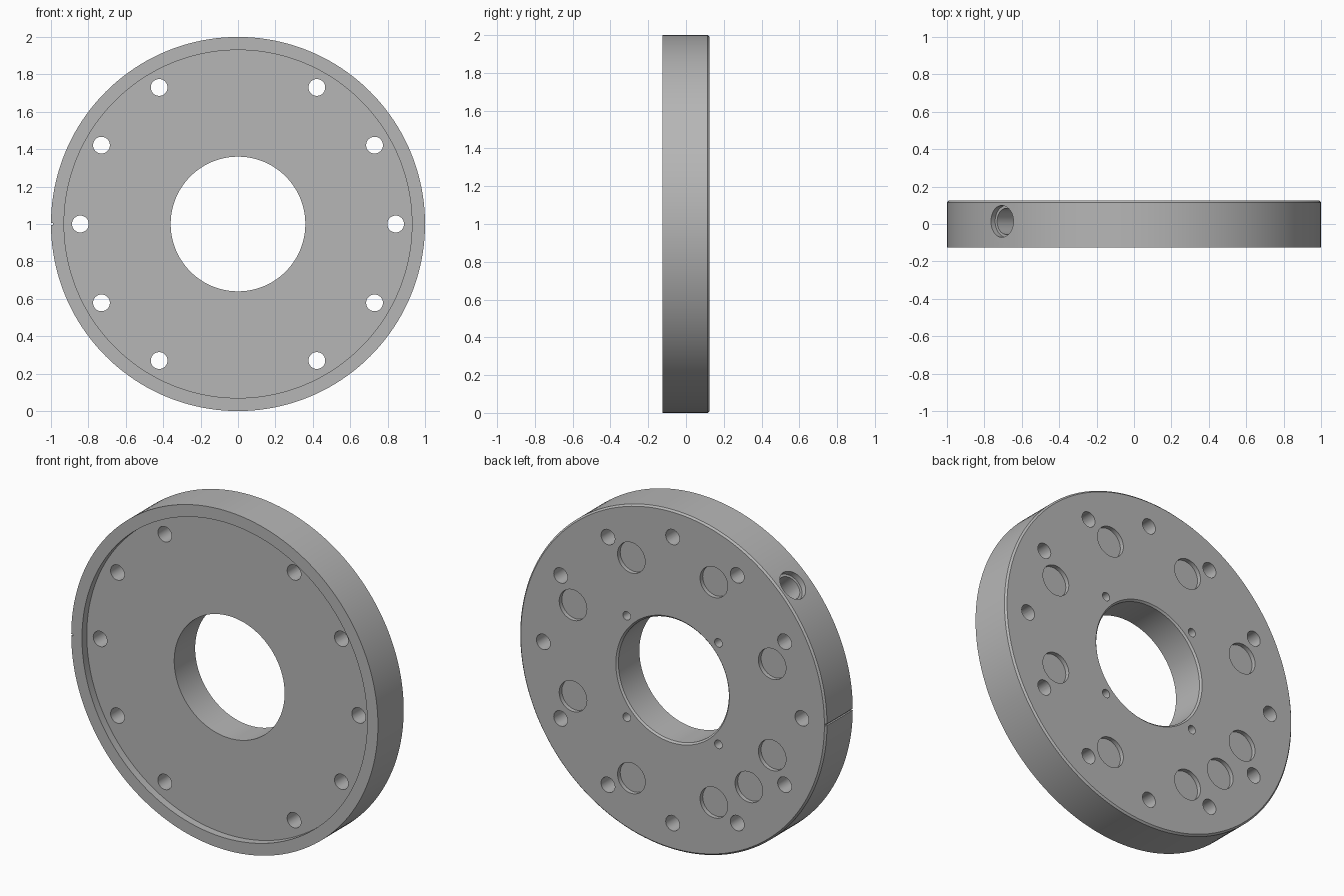
import bpy, bmesh
from math import cos, sin, pi, radians
from mathutils import Matrix, Vector

cube = bpy.data.objects.get("Cube")
if cube:
    bpy.data.objects.remove(cube, do_unlink=True)

FRONT, BACK = -0.125, 0.125
CENTRE = Matrix.Translation((0, 0, 1))
ALONG_Y = Matrix.Rotation(-pi / 2, 4, 'X')      # lathe axis points to the back


def lathe(bm, profile, matrix, segs, closed=False):
    """Revolve (radius, height) points; open profiles get flat end caps."""
    rings = [[bm.verts.new(matrix @ Vector((r * cos(2 * pi * i / segs),
                                            r * sin(2 * pi * i / segs), h)))
              for i in range(segs)] for r, h in profile]
    pairs = list(zip(rings, rings[1:]))
    if closed:
        pairs.append((rings[-1], rings[0]))
    else:
        bm.faces.new(rings[0])
        bm.faces.new(rings[-1])
    for a, b in pairs:
        for i in range(segs):
            j = (i + 1) % segs
            bm.faces.new((a[i], a[j], b[j], b[i]))


def make_object(name, bm):
    bmesh.ops.recalc_face_normals(bm, faces=bm.faces)
    mesh = bpy.data.meshes.new(name)
    bm.to_mesh(mesh)
    bm.free()
    obj = bpy.data.objects.new(name, mesh)
    bpy.context.collection.objects.link(obj)
    return obj


def drill(bm, radius, pitch, degrees, low, high=0.2, segs=32):
    """Cutter parallel to the disc axis, placed on a pitch circle."""
    a = radians(degrees)
    place = Matrix.Translation((pitch * cos(a), 0, 1 + pitch * sin(a)))
    lathe(bm, [(radius, low), (radius, high)], place @ ALONG_Y, segs)


# Disc with front recess, bore and chamfered back edges
floor, c = FRONT + 0.045, 0.01
bm = bmesh.new()
lathe(bm, [(0.36, floor), (0.93, floor), (0.93, FRONT), (1, FRONT),
           (1, BACK - c), (1 - c, BACK), (0.36 + c, BACK), (0.36, BACK - c)],
      CENTRE @ ALONG_Y, 160, closed=True)
disc = make_object("flange_disc", bm)

bm = bmesh.new()
# Bolt circle: the top and bottom holes are blind
for k in range(12):
    drill(bm, 0.045, 0.843, 30 * k, -0.04 if k in (3, 9) else -0.2)
# Shallow round pockets, with one extra
for angle in [22.5 + 45 * k for k in range(8)] + [225]:
    drill(bm, 0.09, 0.703, angle, BACK - 0.025, segs=48)
# Small screw holes around the bore
for k in range(4):
    drill(bm, 0.025, 0.423, 45 + 90 * k, 0.0, segs=24)
# Counterbored radial hole in the rim
out = Vector((-1, 0, 1)).normalized()
lathe(bm, [(0.07, 0.58), (0.07, 0.965), (0.085, 0.965), (0.085, 1.1)],
      Matrix.Translation((0, 0.014, 1)) @ out.to_track_quat('Z', 'Y').to_matrix().to_4x4(), 48)
# Index notch across the rim
bmesh.ops.create_cube(bm, size=1, matrix=Matrix.Translation((-1, 0, 1))
                      @ Matrix.Diagonal((0.02, 0.5, 0.01, 1)))
cutter = make_object("hole_cutter", bm)
cutter.hide_render = True

# Cut, then remove the helper
mod = disc.modifiers.new("holes", 'BOOLEAN')
mod.operation, mod.solver, mod.object = 'DIFFERENCE', 'EXACT', cutter
for o in bpy.context.selected_objects:
    o.select_set(False)
disc.select_set(True)
bpy.context.view_layer.objects.active = disc
bpy.ops.object.modifier_apply(modifier=mod.name)
bpy.data.objects.remove(cutter, do_unlink=True)

# Grey metal
grey = bpy.data.materials.new("plain_grey")
grey.use_nodes = True
colour = (0.47, 0.47, 0.47, 1)
grey.diffuse_color = colour
grey.node_tree.nodes["Principled BSDF"].inputs["Base Color"].default_value = colour
disc.data.materials.clear()
disc.data.materials.append(grey)
bpy.ops.object.shade_smooth_by_angle(angle=radians(30))
